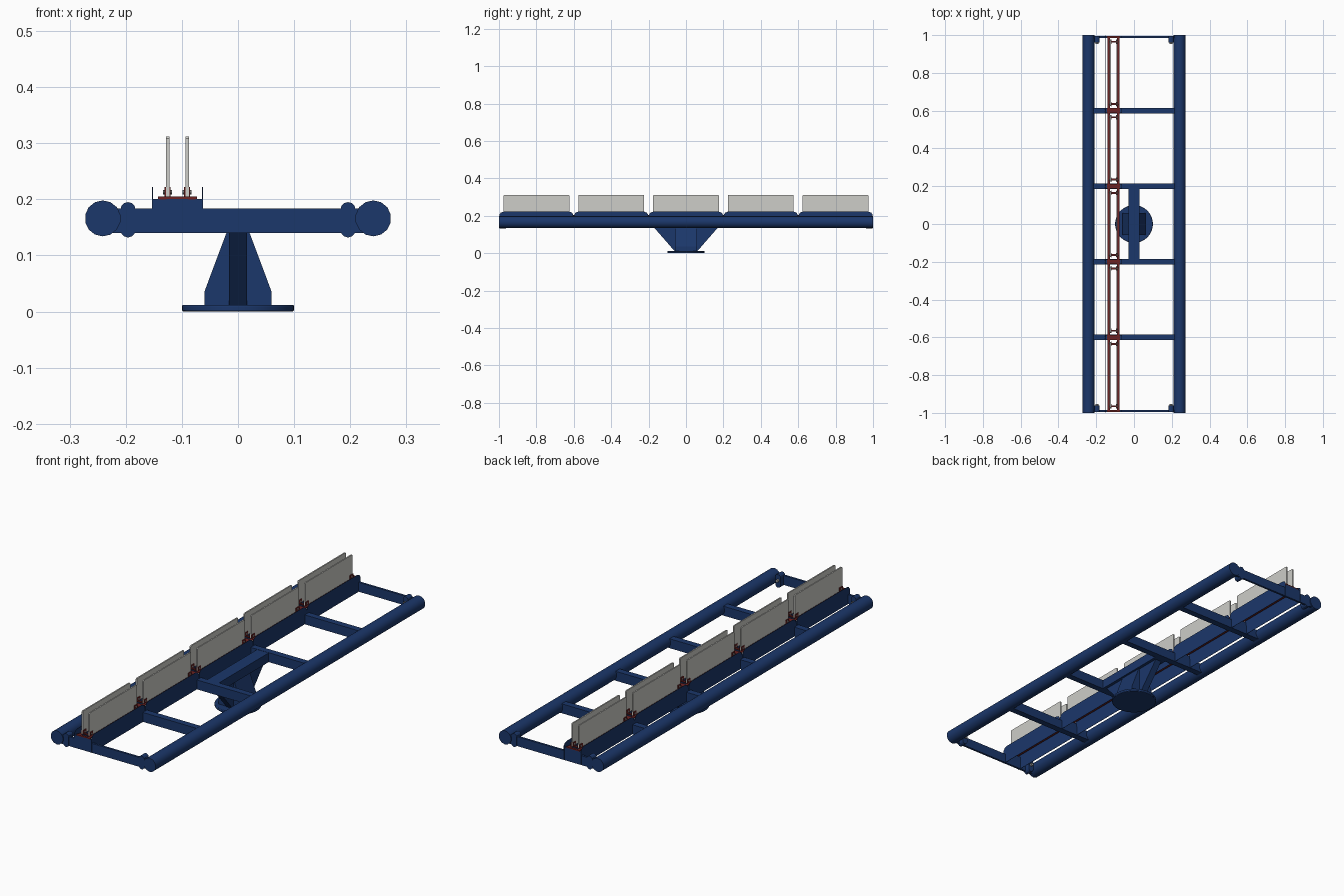
import bpy, bmesh, math
from mathutils import Matrix, Vector

if "Cube" in bpy.data.objects:
    bpy.data.objects.remove(bpy.data.objects["Cube"])


def material(name, rgb):
    m = bpy.data.materials.new(name)
    m.diffuse_color = (*rgb, 1)
    m.use_nodes = True
    m.node_tree.nodes["Principled BSDF"].inputs["Base Color"].default_value = m.diffuse_color
    return m


BLUE = material("navy_blue_paint", (0.011, 0.038, 0.145))
RED = material("dark_red", (0.15, 0.016, 0.016))
GREY = material("light_grey_panel", (0.61, 0.61, 0.58))
STEEL = material("bolt_steel", (0.3, 0.3, 0.3))


def finish(bm, name, mat, smooth=False):
    bmesh.ops.recalc_face_normals(bm, faces=bm.faces)
    me = bpy.data.meshes.new(name)
    bm.to_mesh(me)
    bm.free()
    me.materials.append(mat)
    ob = bpy.data.objects.new(name, me)
    bpy.context.collection.objects.link(ob)
    if smooth:
        bpy.ops.object.select_all(action='DESELECT')
        ob.select_set(True)
        bpy.context.view_layer.objects.active = ob
        bpy.ops.object.shade_smooth_by_angle(angle=math.radians(35))
    return ob


def box(name, mat, x, y, z):
    """Box from (min, max) ranges."""
    bm = bmesh.new()
    bmesh.ops.create_cube(bm, size=1)
    for v in bm.verts:
        v.co = Vector((r[0] + (c + 0.5) * (r[1] - r[0])
                       for c, r in zip(v.co, (x, y, z))))
    return finish(bm, name, mat)


def rod(name, mat, centre, axis, radius, length, sides):
    """Cylinder along an axis."""
    bm = bmesh.new()
    rot = Vector((0, 0, 1)).rotation_difference(Vector(axis)).to_matrix().to_4x4()
    bmesh.ops.create_cone(bm, cap_ends=True, segments=sides, radius1=radius,
                          radius2=radius, depth=length,
                          matrix=Matrix.Translation(centre) @ rot)
    return finish(bm, name, mat, True)


def plate(name, mat, points, axis, lo, hi):
    """Outline extruded along x (points are y,z) or y (points are x,z)."""
    bm = bmesh.new()
    if axis == 'x':
        verts = [bm.verts.new((lo, a, b)) for a, b in points]
        step = (hi - lo, 0, 0)
    else:
        verts = [bm.verts.new((a, lo, b)) for a, b in points]
        step = (0, hi - lo, 0)
    face = bm.faces.new(verts)
    ext = bmesh.ops.extrude_face_region(bm, geom=[face])
    bmesh.ops.translate(bm, vec=step, verts=[
        g for g in ext["geom"] if isinstance(g, bmesh.types.BMVert)])
    return finish(bm, name, mat)


# Pedestal: round foot, long web and tapered body
foot = rod("base_disc", BLUE, (0, 0, 0.006), (0, 0, 1), 0.1, 0.012, 40)
bev = foot.modifiers.new("edge", 'BEVEL')
bev.width, bev.segments, bev.limit_method = 0.003, 2, 'ANGLE'
plate("pedestal_web", BLUE, [(-0.06, 0.01), (0.06, 0.01), (0.175, 0.142), (-0.175, 0.142)],
      'x', -0.016, 0.016)
plate("pedestal_body", BLUE, [(-0.06, 0.01), (0.06, 0.01), (0.06, 0.035),
                              (0.02, 0.142), (-0.02, 0.142), (-0.06, 0.035)],
      'y', -0.058, 0.058)

# Frame: side tubes, cross beams, centre spine
for s in (-1, 1):
    rod("side_tube", BLUE, (s * 0.241, 0, 0.166), (0, 1, 0), 0.032, 2.0, 14)
for y in (-0.6, -0.2, 0.2, 0.6):
    box("cross_beam", BLUE, (-0.225, 0.225), (y - 0.015, y + 0.015), (0.14, 0.184))
box("centre_spine", BLUE, (-0.03, 0.03), (-0.19, 0.19), (0.14, 0.183))

# Ends: thin end plates with rounded lugs and bolts
for e in (-1, 1):
    ya, yb = sorted((e * 0.985, e * 0.995))
    box("end_plate", BLUE, (-0.225, 0.225), (ya, yb), (0.14, 0.184))
    for s in (-1, 1):
        cap = []
        for k in range(14):
            a = math.pi * (k if k < 7 else k - 1) / 6
            cz = 0.1815 if k < 7 else 0.1455
            cap.append((s * 0.196 + 0.0135 * math.cos(a), cz + 0.0135 * math.sin(a)))
        ya, yb = sorted((e * 0.962, e * 0.996))
        plate("end_lug", BLUE, cap, 'y', ya, yb)
        rod("lug_bolt", STEEL, (s * 0.196, e * 0.96, 0.166), (0, 1, 0), 0.007, 0.014, 12)

# Tray on the left: deep walls, panels and clips in five equal bays
CX = -0.108
for i in range(5):
    y = -0.8 + 0.4 * i
    h, p = 0.197, 0.176
    for s in (-1, 1):
        x = CX + s * 0.0445
        plate("tray_wall", BLUE,
              [(y - h, 0.14), (y + h, 0.14), (y + h, 0.207), (y + h - 0.007, 0.217),
               (y + h - 0.022, 0.222), (y - h + 0.022, 0.222), (y - h + 0.007, 0.217),
               (y - h, 0.207)], 'x', x - 0.0007, x + 0.0007)
        x = CX + s * 0.0175
        plate("grey_panel", GREY,
              [(y - p, 0.204), (y + p, 0.204), (y + p, 0.308), (y + p - 0.004, 0.312),
               (y - p + 0.004, 0.312), (y - p, 0.308)], 'x', x - 0.003, x + 0.003)
        # Red clips and bolts gripping each panel end
        for e in (-1, 1):
            yc = y + e * 0.165
            for t in (-1, 1):
                xc = x + t * 0.0042
                box("panel_clip", RED, (xc - 0.0012, xc + 0.0012),
                    (yc - 0.012, yc + 0.012), (0.203, 0.222))
            rod("clip_bolt", STEEL, (x, yc, 0.213), (1, 0, 0), 0.004, 0.016, 8)
    for e in (-1, 1):
        yc = y + e * 0.165
        box("clip_crossbar", RED, (CX - 0.032, CX + 0.032),
            (yc - 0.005, yc + 0.005), (0.2, 0.2045))

# Long red rails beside the panels
for s in (-1, 1):
    xa, xb = sorted((CX + s * 0.019, CX + s * 0.032))
    box("panel_rail", RED, (xa, xb), (-0.995, 0.995), (0.2, 0.204))

# Saddles and red pads above every cross beam
for y, w in ((-0.99, 0.005), (-0.6, 0.013), (-0.2, 0.013),
             (0.2, 0.013), (0.6, 0.013), (0.99, 0.005)):
    box("tray_saddle", BLUE, (CX - 0.044, CX + 0.044), (y - w, y + w), (0.183, 0.2005))
    box("red_pad", RED, (CX - 0.035, CX + 0.035), (y - w, y + w), (0.2, 0.205))
